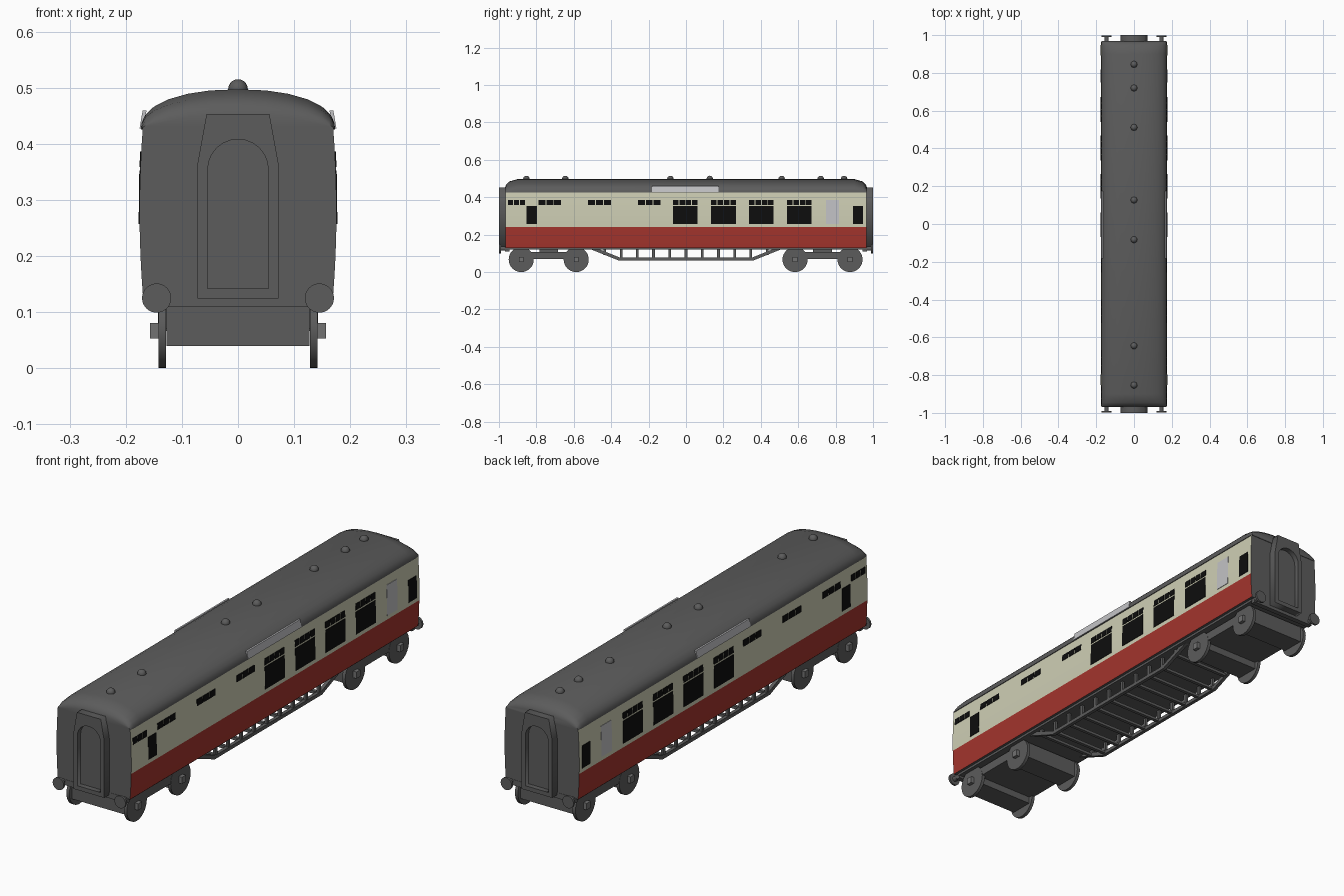
import bpy, bmesh, math
from mathutils import Matrix, Vector

if "Cube" in bpy.data.objects:
    bpy.data.objects.remove(bpy.data.objects["Cube"])


def material(name, rgb):
    m = bpy.data.materials.new(name)
    m.diffuse_color = (*rgb, 1)
    m.use_nodes = True
    m.node_tree.nodes["Principled BSDF"].inputs["Base Color"].default_value = m.diffuse_color
    return m


GREY = material("dark grey", (0.107, 0.107, 0.107))
CREAM = material("cream", (0.62, 0.62, 0.46))
RED = material("red", (0.37, 0.035, 0.026))
BLACK = material("window black", (0.004, 0.004, 0.004))
PALE = material("pale grey", (0.54, 0.54, 0.56))
MID = material("axle box grey", (0.17, 0.17, 0.17))


def finish(name, bm, mats, smooth=None):
    bmesh.ops.recalc_face_normals(bm, faces=bm.faces)
    me = bpy.data.meshes.new(name)
    bm.to_mesh(me)
    bm.free()
    for m in mats:
        me.materials.append(m)
    if smooth:
        me.shade_smooth()
        me.set_sharp_from_angle(angle=math.radians(smooth))
    ob = bpy.data.objects.new(name, me)
    bpy.context.collection.objects.link(ob)
    return ob


def loft(bm, rings):
    """Skin closed rings of points and cap both ends."""
    vs = [[bm.verts.new(p) for p in r] for r in rings]
    n = len(vs[0])
    for a, b in zip(vs, vs[1:]):
        for i in range(n):
            j = (i + 1) % n
            bm.faces.new((a[i], a[j], b[j], b[i]))
    bm.faces.new(vs[0])
    bm.faces.new(vs[-1])


def prism(name, pts, x0, x1, mat):
    bm = bmesh.new()
    loft(bm, [[(x, y, z) for y, z in pts] for x in (x0, x1)])
    return finish(name, bm, [mat])


def box(name, x0, x1, y0, y1, z0, z1, mat=GREY):
    return prism(name, [(y0, z0), (y1, z0), (y1, z1), (y0, z1)], x0, x1, mat)


def cylinder(name, centre, r, depth, axis, mat=GREY, seg=32):
    bm = bmesh.new()
    rot = Matrix.Rotation(math.pi / 2, 4, 'Y' if axis == 'X' else 'X')
    bmesh.ops.create_cone(bm, cap_ends=True, segments=seg, radius1=r, radius2=r,
                          depth=depth, matrix=Matrix.Translation(centre) @ rot)
    return finish(name, bm, [mat], 40)


def body_x(z):
    """Half width of the gently bowed body side at height z."""
    return 0.1755 - 0.006 * ((z - 0.28) / 0.15) ** 2


# Body: bowed sides, red below and cream above, grey ends and floor
levels = [0.13, 0.165, 0.2, 0.24, 0.28, 0.32, 0.36, 0.4, 0.43]
section = [(body_x(z), z) for z in levels]
section += [(-x, z) for x, z in reversed(section)]
bm = bmesh.new()
loft(bm, [[(x, y, z) for x, z in section] for y in (-0.966, 0.966)])
bm.normal_update()
for f in bm.faces:
    if abs(f.normal.x) > 0.7:
        f.material_index = 2 if f.calc_center_median().z < 0.24 else 1
finish("carriage_body", bm, [GREY, CREAM, RED], 30)

# Roof: shallow arch with domed ends
half = [(0.173, 0.425), (0.172, 0.437), (0.165, 0.452), (0.15, 0.466), (0.125, 0.479),
        (0.09, 0.489), (0.05, 0.495)]
arch = half + [(0, 0.497)] + [(-x, z) for x, z in reversed(half)]
stations = [(0.968, 0.985, 0.36), (0.962, 0.99, 0.6), (0.945, 1, 0.82), (0.9, 1, 1)]
stations = [(-y, w, h) for y, w, h in stations] + stations[::-1]
bm = bmesh.new()
loft(bm, [[(x * w, y, 0.425 + (z - 0.425) * h) for x, z in arch] for y, w, h in stations])
finish("roof", bm, [GREY], 40)

# Roof ventilators
for y in (-0.853, -0.645, -0.083, 0.127, 0.511, 0.72, 0.845):
    bm = bmesh.new()
    bmesh.ops.create_uvsphere(bm, u_segments=16, v_segments=10, radius=0.0175,
                              matrix=Matrix.Translation((0, y, 0.4975)))
    finish("roof_vent", bm, [GREY], 60)


# Windows: thin plates following the bowed sides
def pane(name, s, y0, y1, z0, z1, mat):
    bm = bmesh.new()
    loft(bm, [[(s * (body_x(z) + d), y, z) for z, d in
               ((z0, -0.004), (z0, 0.0018), (z1, 0.0018), (z1, -0.004))] for y in (y0, y1)])
    finish(name, bm, [mat])


def toplights(s, y0, y1, count):
    step = (y1 - y0 + 0.005) / count
    for i in range(count):
        a = y0 + i * step
        pane("toplight", s, a, a + step - 0.005, 0.359, 0.386, BLACK)


for s in (-1, 1):
    for y0, y1 in ((-0.953, -0.86), (-0.788, -0.668), (-0.524, -0.4), (-0.257, -0.136)):
        toplights(s, y0, y1, 3)
    for y0 in (-0.07, 0.134, 0.337, 0.54):
        toplights(s, y0, y0 + 0.132, 4)
        pane("saloon_window", s, y0, y0 + 0.132, 0.257, 0.352, BLACK)
    for y0 in (-0.852, 0.892):
        pane("door_window", s, y0, y0 + 0.055, 0.257, 0.352, BLACK)
    pane("frosted_window", s, 0.748, 0.818, 0.257, 0.386, PALE)
    # Pale board along the eaves
    bm = bmesh.new()
    loft(bm, [[(s * x, y, z) for x, z in
               ((0.169, 0.427), (0.1755, 0.427), (0.17, 0.459), (0.163, 0.459))]
              for y in (-0.183, 0.175)])
    finish("eaves_board", bm, [PALE])


# Gangway connections: tapered frame with an arched opening and a set-back door
def spline(curve, pts):
    sp = curve.splines.new('POLY')
    sp.points.add(len(pts) - 1)
    for p, (x, z) in zip(sp.points, pts):
        p.co = (x, z, 0, 1)
    sp.use_cyclic_u = True


opening = [(-0.054, 0.142), (0.054, 0.142)]
opening += [(0.054 * math.cos(a * math.pi / 12), 0.354 + 0.054 * math.sin(a * math.pi / 12))
            for a in range(13)]
frame = [(-0.072, 0.124), (0.072, 0.124), (0.072, 0.365), (0.056, 0.453),
         (-0.056, 0.453), (-0.072, 0.365)]
for s in (-1, 1):
    cu = bpy.data.curves.new("gangway_outline", 'CURVE')
    cu.dimensions = '2D'
    cu.fill_mode = 'BOTH'
    cu.extrude = 0.018
    spline(cu, frame)
    spline(cu, opening)
    tmp = bpy.data.objects.new("gangway_outline", cu)
    bpy.context.collection.objects.link(tmp)
    dg = bpy.context.evaluated_depsgraph_get()
    me = bpy.data.meshes.new_from_object(tmp.evaluated_get(dg))
    bpy.data.objects.remove(tmp)
    me.transform(Matrix.Translation((0, s * 0.982, 0)) @ Matrix.Rotation(math.pi / 2, 4, 'X'))
    me.materials.clear()
    me.materials.append(GREY)
    bpy.context.collection.objects.link(bpy.data.objects.new("gangway_frame", me))
    box("gangway_door", -0.056, 0.056, s * 0.964, s * 0.978, 0.14, 0.41)
    # Buffers and buffer beam
    box("buffer_beam", -0.155, 0.155, s * 0.945, s * 0.967, 0.11, 0.134)
    for x in (-0.145, 0.145):
        cylinder("buffer_shank", (x, s * 0.972, 0.125), 0.011, 0.04, 'Y', seg=16)
        cylinder("buffer_head", (x, s * 0.994, 0.125), 0.026, 0.009, 'Y')

# Underframe floor
box("underframe", -0.158, 0.158, -0.95, 0.95, 0.12, 0.134)

# Bogies: centre block, side frames, axle blocks, wheels and axle boxes
for c in (-0.734, 0.73):
    box("bogie_block", -0.125, 0.125, c - 0.147, c + 0.147, 0.07, 0.108)
    box("bogie_bolster", -0.08, 0.08, c - 0.05, c + 0.05, 0.1, 0.125)
    for s in (-1, 1):
        box("bogie_side_frame", s * 0.12, s * 0.141, c - 0.147, c + 0.147, 0.07, 0.108)
    for y in (c - 0.147, c + 0.147):
        box("axle_block", -0.127, 0.127, y - 0.05, y + 0.05, 0.04, 0.11)
        for s in (-1, 1):
            cylinder("wheel", (s * 0.135, y, 0.067), 0.067, 0.014, 'X')
            box("axle_box", s * 0.138, s * 0.157, y - 0.013, y + 0.013, 0.053, 0.081, MID)

# Truss girders under the floor, with posts and cross rungs
truss = [(-0.53, 0.13), (-0.36, 0.062), (0.36, 0.062), (0.53, 0.13),
         (0.485, 0.13), (0.352, 0.077), (-0.352, 0.077), (-0.485, 0.13)]
for s in (-1, 1):
    prism("truss_girder", truss, s * 0.128, s * 0.143, GREY)
for i in range(11):
    y = -0.434 + i * 0.0868
    low = 0.07 if abs(y) < 0.36 else 0.095
    for s in (-1, 1):
        box("truss_post", s * 0.13, s * 0.141, y - 0.007, y + 0.007, low, 0.13)
    box("truss_rung", -0.13, 0.13, y - 0.007, y + 0.007, low - 0.004, low + 0.008)
